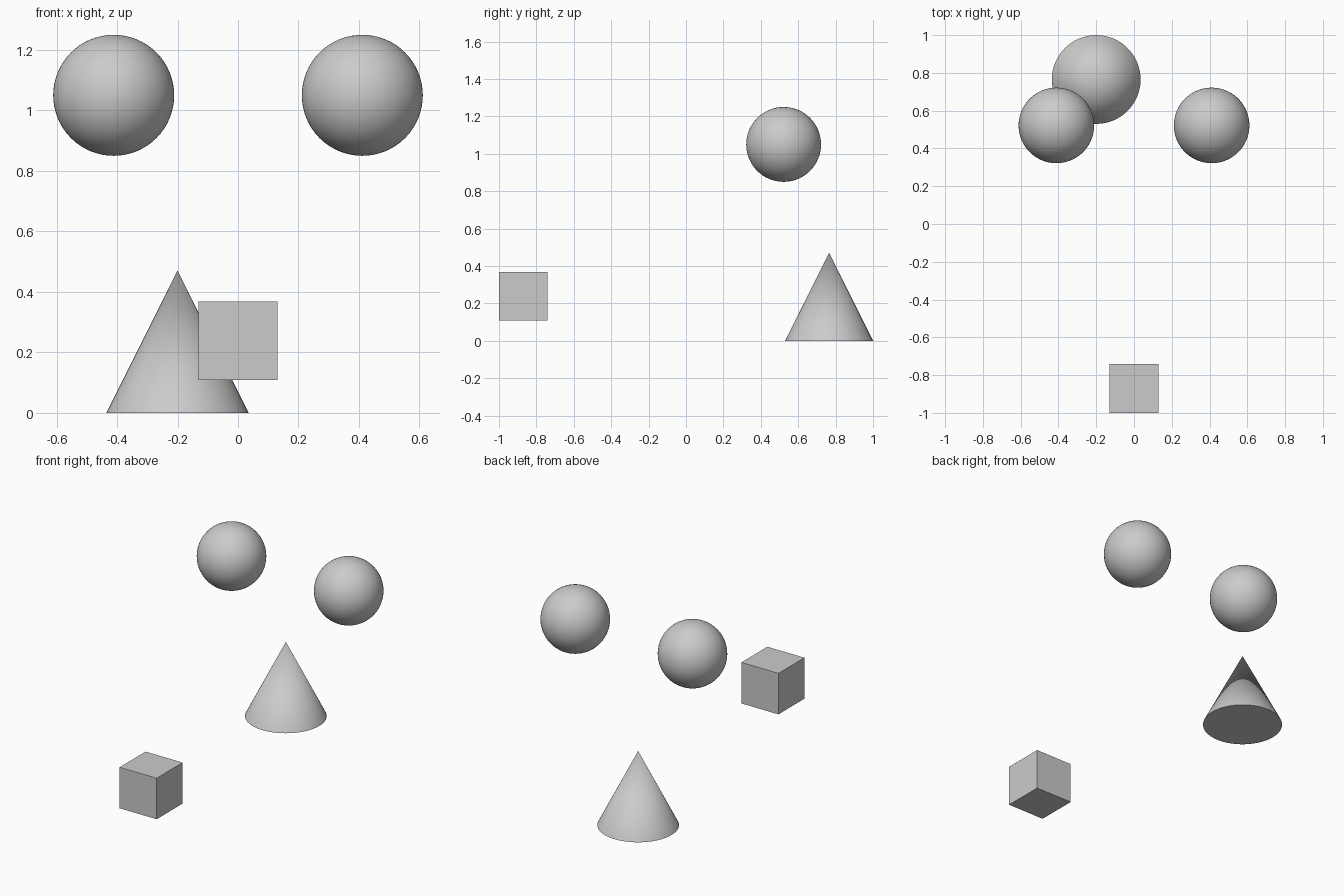
import bpy
import math

if "Cube" in bpy.data.objects:
    bpy.data.objects.remove(bpy.data.objects["Cube"])


def finish(name, smooth=True):
    obj = bpy.context.object
    obj.name = name
    obj.data.name = name
    if smooth:
        bpy.ops.object.shade_smooth_by_angle(angle=math.radians(30))
    return obj


# Pair of floating spheres, mirrored across x = 0
for side, sign in (("left", -1), ("right", 1)):
    bpy.ops.mesh.primitive_uv_sphere_add(
        segments=64, ring_count=32, radius=0.2, location=(sign * 0.411, 0.522, 1.05))
    finish(f"{side}_sphere")

# Cone standing on the ground
CONE_R, CONE_H = 0.235, 0.47
bpy.ops.mesh.primitive_cone_add(
    vertices=64, radius1=CONE_R, radius2=0, depth=CONE_H,
    location=(-0.2, 1 - CONE_R, CONE_H / 2))
finish("cone")

# Floating cube at the front
CUBE = 0.26
bpy.ops.mesh.primitive_cube_add(size=CUBE, location=(0, -1 + CUBE / 2, 0.238))
finish("cube", smooth=False)
